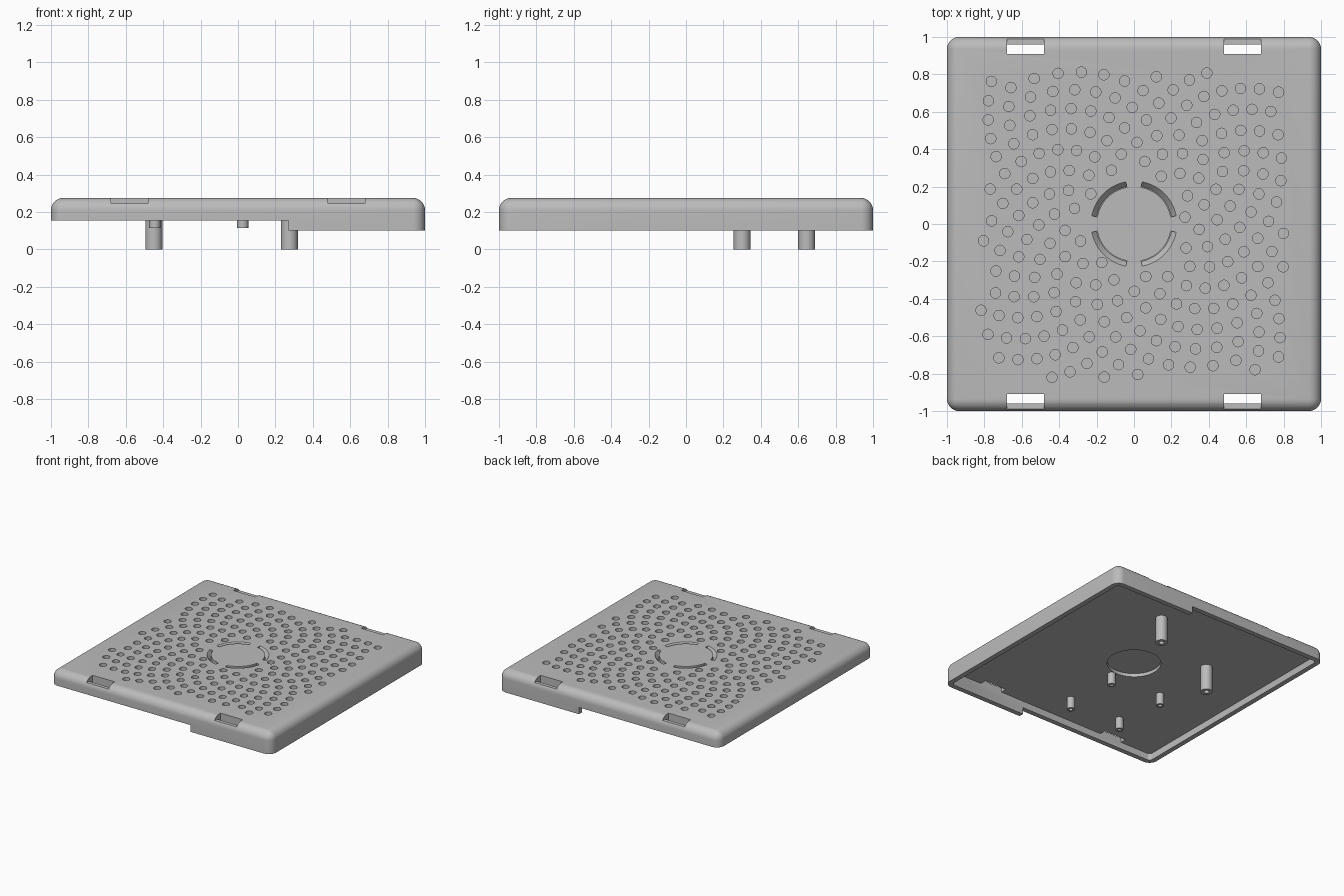
import bpy, bmesh, math
from mathutils import Matrix, Vector

TOP, CEILING, RIM, STEP = 0.275, 0.21, 0.10, 0.155

cube = bpy.data.objects.get("Cube")
if cube:
    bpy.data.objects.remove(cube, do_unlink=True)

grey = bpy.data.materials.new("matte_grey")
grey.use_nodes = True
grey.diffuse_color = (0.5, 0.5, 0.5, 1)
grey.node_tree.nodes["Principled BSDF"].inputs["Base Color"].default_value = grey.diffuse_color


def make(name, bm):
    bmesh.ops.recalc_face_normals(bm, faces=bm.faces)
    mesh = bpy.data.meshes.new(name)
    bm.to_mesh(mesh)
    bm.free()
    mesh.materials.append(grey)
    obj = bpy.data.objects.new(name, mesh)
    bpy.context.collection.objects.link(obj)
    return obj


def add_box(bm, low, high):
    low, high = Vector(low), Vector(high)
    place = Matrix.Translation((low + high) / 2) @ Matrix.Diagonal((*(high - low), 1))
    return bmesh.ops.create_cube(bm, size=1, matrix=place)["verts"]


def add_disc(bm, x, y, radius, low, high, sides):
    bmesh.ops.create_cone(bm, cap_ends=True, segments=sides, radius1=radius, radius2=radius,
                          depth=high - low, matrix=Matrix.Translation((x, y, (low + high) / 2)))


def add_sweep(bm, profile, start, end, steps, closed):
    """Sweep a (radius, height) profile around z."""
    verts = [bm.verts.new((r * math.cos(start), r * math.sin(start), z)) for r, z in profile]
    pairs = list(zip(verts, verts[1:] + verts[:1])) if closed else list(zip(verts, verts[1:]))
    edges = [bm.edges.new(p) for p in pairs]
    geom = verts + edges
    if closed:
        geom.append(bm.faces.new(verts))
    bmesh.ops.spin(bm, geom=geom, cent=(0, 0, 0), axis=(0, 0, 1),
                   angle=end - start, steps=steps, use_duplicate=False)


def cut(target, bm):
    """Subtract a solid from the target and bake the result."""
    cutter = make("cutter", bm)
    cutter.hide_render = True
    mod = target.modifiers.new("cut", "BOOLEAN")
    mod.operation, mod.solver, mod.object = "DIFFERENCE", "EXACT", cutter
    graph = bpy.context.evaluated_depsgraph_get()
    baked = bpy.data.meshes.new_from_object(target.evaluated_get(graph))
    target.modifiers.clear()
    target.data = baked
    bpy.data.objects.remove(cutter, do_unlink=True)


def smooth(obj):
    bpy.ops.object.select_all(action="DESELECT")
    obj.select_set(True)
    bpy.context.view_layer.objects.active = obj
    bpy.ops.object.shade_smooth_by_angle(angle=math.radians(30))


# Cover: square slab with rounded top and corners
bm = bmesh.new()
add_box(bm, (-1, -1, RIM), (1, 1, TOP))
edges = [e for e in bm.edges if max(v.co.z for v in e.verts) > RIM + 0.01]
bmesh.ops.bevel(bm, geom=edges, offset=0.065, segments=8, profile=0.5, affect="EDGES")
cover = make("cover", bm)

# Hollow underside
bm = bmesh.new()
add_box(bm, (-0.96, -0.96, 0), (0.96, 0.96, CEILING))
edges = [e for e in bm.edges if abs(e.verts[0].co.z - e.verts[1].co.z) > 0.1]
bmesh.ops.bevel(bm, geom=edges, offset=0.025, segments=4, profile=0.5, affect="EDGES")
cut(cover, bm)

# Shallower skirt on one side
bm = bmesh.new()
add_box(bm, (-1.1, -1.1, 0), (0.27, 1.1, STEP))
cut(cover, bm)

# Clip openings: a ledge over the wall and a slot through the top
bm = bmesh.new()
for x in (-0.58, 0.58):
    for side in (-1, 1):
        y = sorted((side * 0.91, side * 0.99))
        add_box(bm, (x - 0.1, y[0], 0.245), (x + 0.1, y[1], TOP + 0.1))
cut(cover, bm)
bm = bmesh.new()
for x in (-0.58, 0.58):
    for side in (-1, 1):
        y = sorted((side * 0.91, side * 0.96))
        add_box(bm, (x - 0.1, y[0], CEILING - 0.02), (x + 0.1, y[1], TOP + 0.1))
cut(cover, bm)

# Round pocket under the centre
bm = bmesh.new()
add_disc(bm, 0, 0, 0.2, CEILING - 0.05, 0.237, 48)
cut(cover, bm)

# Four curved slots with sloping outer walls
bm = bmesh.new()
groove = [(0.2, TOP + 0.02), (0.23, TOP + 0.02), (0.23, TOP), (0.204, 0.245), (0.2, 0.245)]
for quarter in range(4):
    turn = quarter * math.pi / 2
    add_sweep(bm, groove, turn + math.radians(11), turn + math.radians(79), 12, True)
cut(cover, bm)

# Spiral field of shallow round dimples
bm = bmesh.new()
golden = math.pi * (3 - math.sqrt(5))
for i in range(20, 420):
    r, a = 0.06 * math.sqrt(i), i * golden
    x, y = r * math.cos(a), r * math.sin(a)
    if max(abs(x), abs(y)) < 0.82 and r < 1.08:
        add_disc(bm, x, y, 0.028, TOP - 0.03, TOP + 0.03, 14)
cut(cover, bm)
smooth(cover)


# Hollow pins hanging from the underside
def pin(name, x, y, radius, bore, bottom, depth):
    bm = bmesh.new()
    profile = [(0, CEILING + 0.01), (radius, CEILING + 0.01), (radius, bottom),
               (bore, bottom), (bore, bottom + depth), (0, bottom + depth)]
    add_sweep(bm, profile, 0, 2 * math.pi, 24, False)
    bmesh.ops.remove_doubles(bm, verts=bm.verts, dist=0.0001)
    obj = make(name, bm)
    obj.location = (x, y, 0)
    smooth(obj)


pin("tall_pin_left", 0.275, 0.645, 0.045, 0.02, 0, 0.1)
pin("tall_pin_right", -0.45, 0.30, 0.045, 0.02, 0, 0.1)
for x, side in ((0.025, "left"), (-0.445, "right")):
    for y, end in ((-0.23, "back"), (-0.70, "front")):
        pin(f"short_pin_{end}_{side}", x, y, 0.03, 0.014, 0.115, 0.05)
